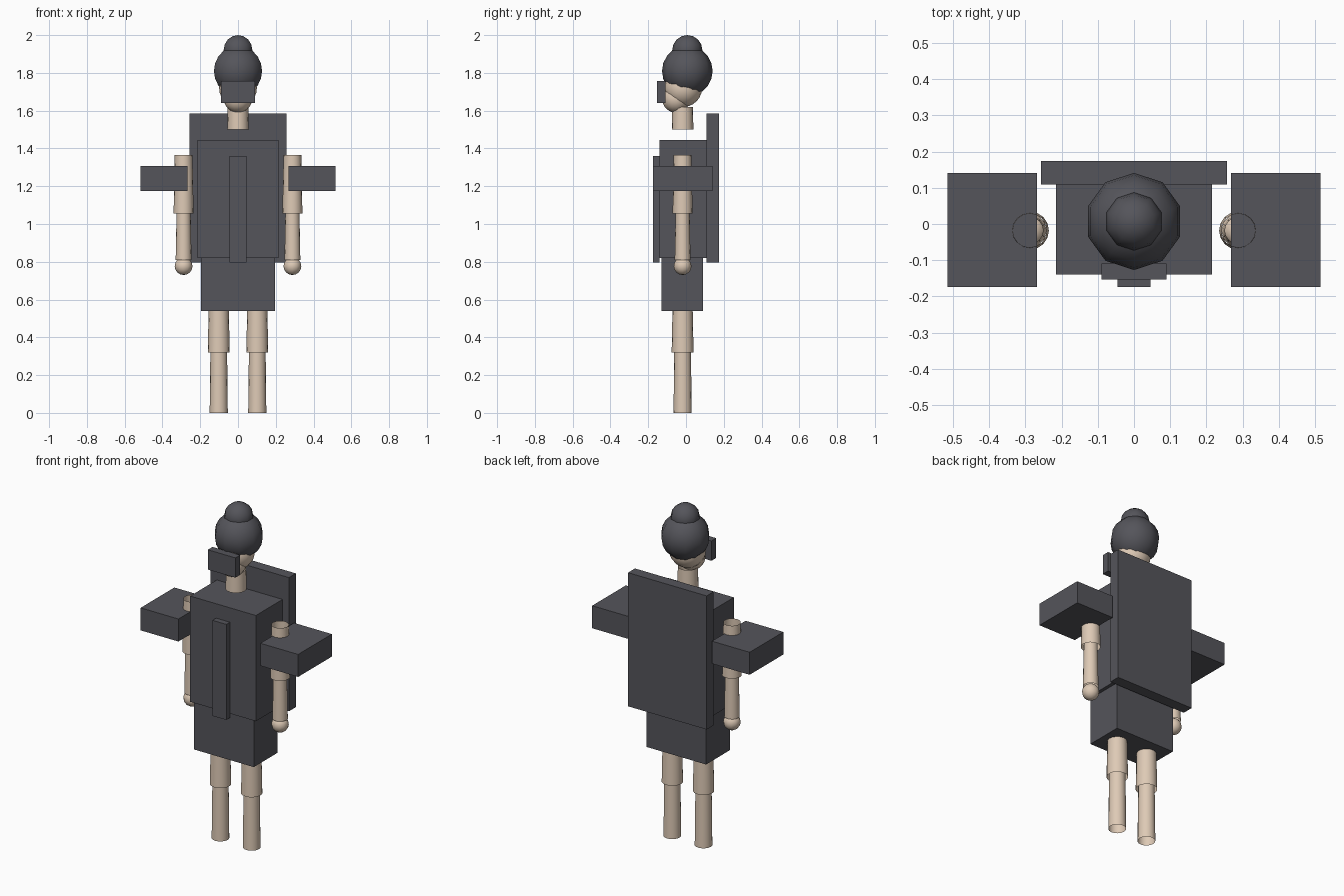
import bpy
import math

default = bpy.data.objects.get("Cube")
if default:
    bpy.data.objects.remove(default, do_unlink=True)


def material(name, rgb):
    m = bpy.data.materials.new(name)
    m.use_nodes = True
    m.diffuse_color = (*rgb, 1)
    m.node_tree.nodes["Principled BSDF"].inputs["Base Color"].default_value = (*rgb, 1)
    return m


dark = material("dark grey", (0.09, 0.09, 0.104))
skin = material("skin", (0.73, 0.59, 0.465))


def finish(name, mat, smooth=True):
    ob = bpy.context.object
    ob.name = name
    ob.data.materials.append(mat)
    if smooth:
        bpy.ops.object.shade_smooth_by_angle(angle=math.radians(40))
    return ob


def box(name, x, y, z):
    """Box from (min, max) pairs on each axis."""
    spans = (x, y, z)
    bpy.ops.mesh.primitive_cube_add(size=1, location=[(a + b) / 2 for a, b in spans])
    bpy.context.object.scale = [b - a for a, b in spans]
    bpy.ops.object.transform_apply(location=False, rotation=False, scale=True)
    return finish(name, dark, smooth=False)


def tube(name, x, z0, z1, r0, r1):
    """Open-ended tapered limb segment."""
    bpy.ops.mesh.primitive_cone_add(vertices=16, radius1=r0, radius2=r1, depth=z1 - z0,
                                    end_fill_type='NOTHING',
                                    location=(x, LIMB_Y, (z0 + z1) / 2))
    return finish(name, skin)


def ball(name, mat, loc, r, segments, rings):
    bpy.ops.mesh.primitive_uv_sphere_add(segments=segments, ring_count=rings,
                                         radius=r, location=loc)
    return finish(name, mat)


LIMB_Y = -0.018

# Clothing blocks
box("torso", (-0.215, 0.215), (-0.14, 0.12), (0.82, 1.445))
box("skirt", (-0.195, 0.195), (-0.131, 0.091), (0.54, 0.82))
box("back_panel", (-0.257, 0.257), (0.109, 0.174), (0.795, 1.585))
box("front_strip", (-0.045, 0.045), (-0.174, -0.14), (0.795, 1.36))

# Arms, legs and sleeve blocks
for side, s in (("left", 1), ("right", -1)):
    box(side + "_sleeve", sorted((s * 0.268, s * 0.515)), (-0.174, 0.141), (1.175, 1.308))
    tube(side + "_upper_arm", s * 0.288, 1.055, 1.365, 0.053, 0.047)
    tube(side + "_forearm", s * 0.288, 0.81, 1.08, 0.042, 0.037)
    ball(side + "_hand", skin, (s * 0.288, LIMB_Y, 0.777), 0.047, 12, 8)
    tube(side + "_thigh", s * 0.102, 0.32, 0.62, 0.058, 0.052)
    tube(side + "_shin", s * 0.102, 0.0, 0.35, 0.048, 0.044)

# Head, hair and visor
tube("neck", 0, 1.5, 1.62, 0.057, 0.055)
ball("head", skin, (0, -0.015, 1.72), 0.1, 16, 12)
ball("jaw", skin, (0, -0.052, 1.664), 0.075, 16, 10)
ball("hair", dark, (0, 0.007, 1.81), 0.134, 10, 10)
ball("hair_bun", dark, (0, 0.007, 1.92), 0.08, 10, 8)
box("visor", (-0.09, 0.09), (-0.153, -0.109), (1.64, 1.757))
